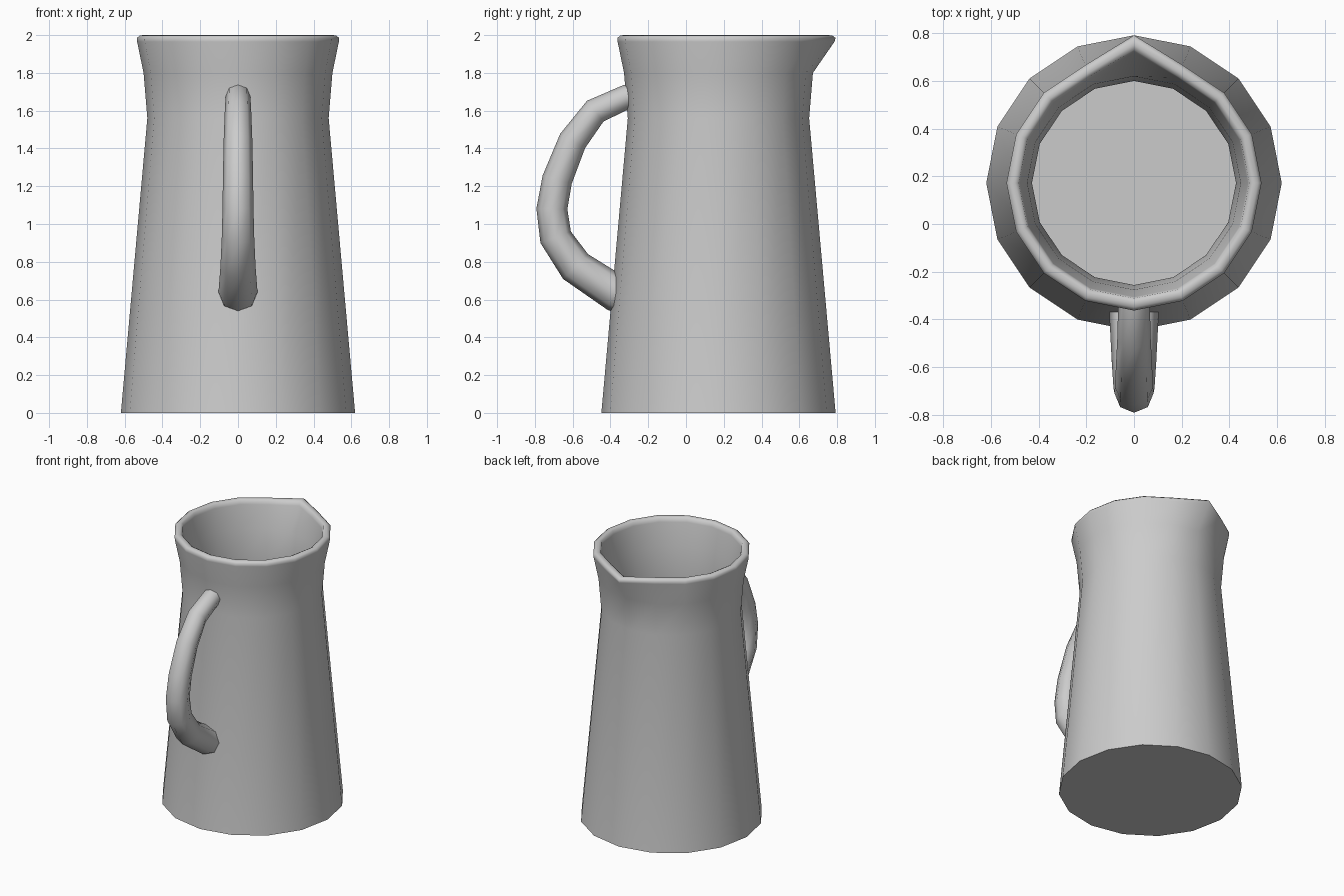
import bpy, bmesh
from math import pi, sin, cos
from mathutils import Vector

if "Cube" in bpy.data.objects:
    bpy.data.objects.remove(bpy.data.objects["Cube"])

CY, SIDES = 0.172, 16


def skin(name, rings, angle):
    """Join equal rings of points into a closed smooth-shaded tube."""
    bm = bmesh.new()
    loops = [[bm.verts.new(p) for p in ring] for ring in rings]
    n = len(loops[0])
    for a, b in zip(loops, loops[1:]):
        for i in range(n):
            j = (i + 1) % n
            bm.faces.new((a[i], a[j], b[j], b[i]))
    bm.faces.new(loops[0][::-1])
    bm.faces.new(loops[-1])
    bmesh.ops.recalc_face_normals(bm, faces=bm.faces[:])
    mesh = bpy.data.meshes.new(name)
    bm.to_mesh(mesh)
    bm.free()
    ob = bpy.data.objects.new(name, mesh)
    bpy.context.collection.objects.link(ob)
    bpy.ops.object.select_all(action='DESELECT')
    ob.select_set(True)
    bpy.context.view_layer.objects.active = ob
    bpy.ops.object.shade_smooth_by_angle(angle=angle)
    return ob


# Jug body: radius, height, spout pull of the rear point (outside, rim, inside)
profile = [(0.62, 0, 0), (0.48, 1.56, 0), (0.50, 1.80, 0),
           (0.534, 1.965, 0.08), (0.535, 1.985, 0.085), (0.52, 1.998, 0.083),
           (0.50, 2.0, 0.08), (0.484, 1.992, 0.075), (0.478, 1.965, 0.07),
           (0.448, 1.80, 0), (0.428, 1.56, 0), (0.565, 0.05, 0)]
rings = []
for r, z, pull in profile:
    ring = [Vector((r * cos(2 * pi * i / SIDES), CY + r * sin(2 * pi * i / SIDES), z))
            for i in range(SIDES)]
    ring[SIDES // 4].y += pull
    rings.append(ring)
skin("jug_body", rings, pi / 3)

# Handle: y, z, radius along the centre line, thicker towards the bottom
path = [(-0.275, 1.68, 0.066), (-0.32, 1.67, 0.066), (-0.48, 1.598, 0.07),
        (-0.60, 1.44, 0.076), (-0.682, 1.235, 0.08), (-0.71, 1.08, 0.082),
        (-0.69, 0.93, 0.086), (-0.585, 0.775, 0.093), (-0.39, 0.645, 0.103),
        (-0.36, 0.635, 0.103)]
pts = [Vector((0, y, z)) for y, z, r in path]
rings = []
for k, p in enumerate(pts):
    if k < 2:
        t = Vector((0, -1, -0.2))
    elif k > len(pts) - 3:
        t = Vector((0, 1, -0.25))
    else:
        t = (pts[k + 1] - p).normalized() + (p - pts[k - 1]).normalized()
    side = Vector((1, 0, 0))
    up = t.normalized().cross(side)
    rings.append([p + path[k][2] * (side * cos(a) + up * sin(a))
                  for a in (2 * pi * i / 8 for i in range(8))])
skin("handle", rings, pi / 3)
